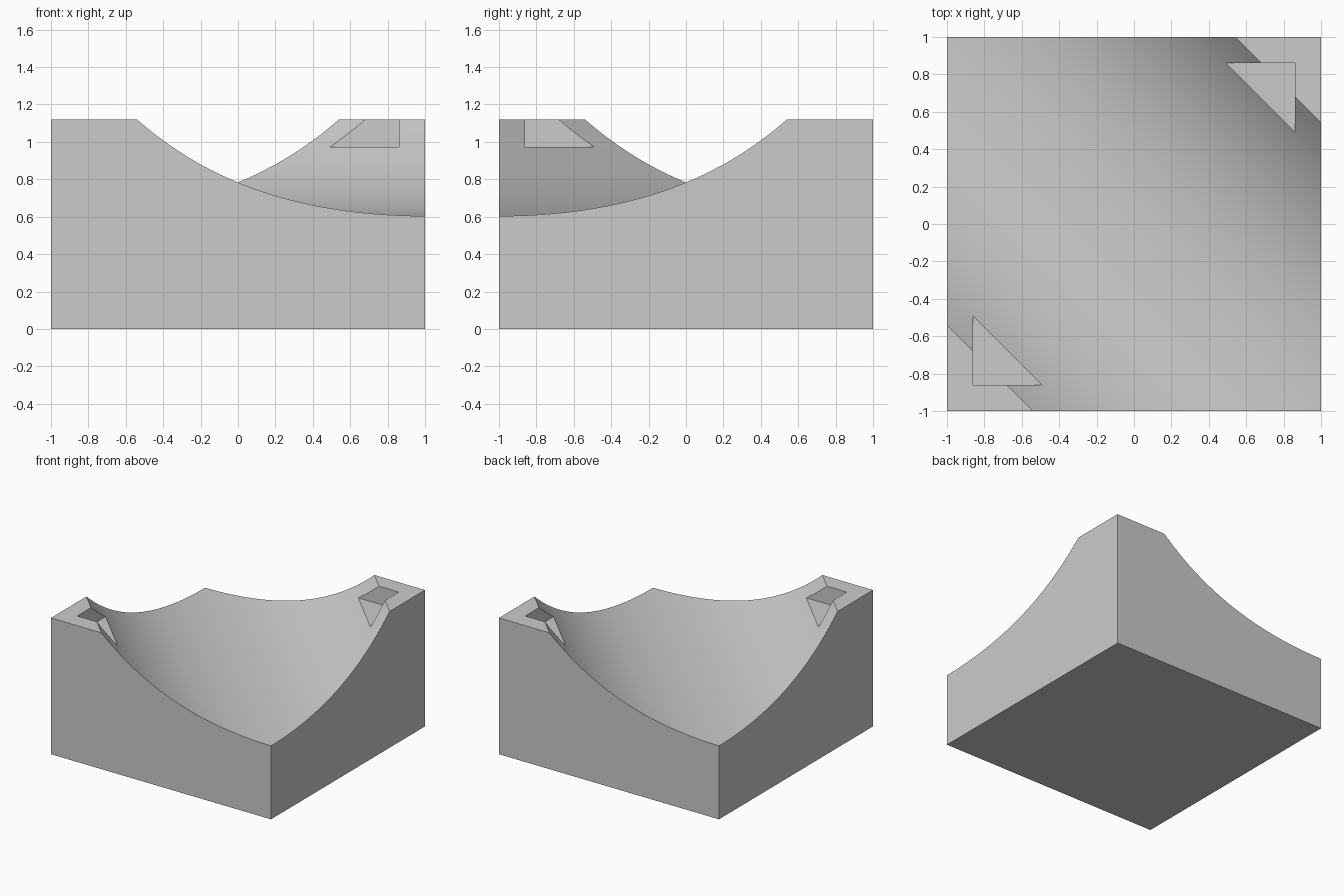
import bpy, bmesh, math
from mathutils import Vector

if "Cube" in bpy.data.objects:
    bpy.data.objects.remove(bpy.data.objects["Cube"])

TOP = 1.12        # block height
FLOOR = 0.973     # notch floor height
WALL = 0.86       # notch wall position


def prism(name, outline, sweep):
    """Solid made by sweeping a planar outline along a vector."""
    bm = bmesh.new()
    face = bm.faces.new([bm.verts.new(p) for p in outline])
    ext = bmesh.ops.extrude_face_region(bm, geom=[face])
    verts = [v for v in ext["geom"] if isinstance(v, bmesh.types.BMVert)]
    bmesh.ops.translate(bm, vec=sweep, verts=verts)
    bmesh.ops.recalc_face_normals(bm, faces=bm.faces)
    mesh = bpy.data.meshes.new(name)
    bm.to_mesh(mesh)
    bm.free()
    obj = bpy.data.objects.new(name, mesh)
    bpy.context.collection.objects.link(obj)
    return obj


def rectangle(x0, x1, y0, y1, z):
    return [(x0, y0, z), (x1, y0, z), (x1, y1, z), (x0, y1, z)]


# Square block
block = prism("cradle_block", rectangle(-1, 1, -1, 1, 0), (0, 0, TOP))

# Rounded trough running diagonally from front right to back left
across = Vector((1, 1, 0)).normalized()
along = Vector((1, -1, 0)).normalized()
outline = []
for i in range(65):
    s = -1.3 + 2.6 * i / 64
    z = 0.604 + 0.302 * s**2 + 0.112 * s**4
    outline.append(across * s - along * 2 + Vector((0, 0, z)))
for s in (1.3, -1.3):
    outline.append(across * s - along * 2 + Vector((0, 0, 1.7)))
cutters = [prism("trough_cutter", outline, along * 4)]

# Square notches in the two high corners
for side in (-1, 1):
    a, b = sorted((side * 0.4, side * WALL))
    cutters.append(prism("notch_cutter", rectangle(a, b, a, b, FLOOR), (0, 0, 0.5)))

# Carve the block
bpy.context.view_layer.objects.active = block
block.select_set(True)
for cutter in cutters:
    mod = block.modifiers.new("carve", 'BOOLEAN')
    mod.operation = 'DIFFERENCE'
    mod.solver = 'EXACT'
    mod.object = cutter
    bpy.ops.object.modifier_apply(modifier=mod.name)
    bpy.data.objects.remove(cutter)

# Smooth trough, sharp edges
bpy.ops.object.shade_smooth_by_angle(angle=math.radians(20))
